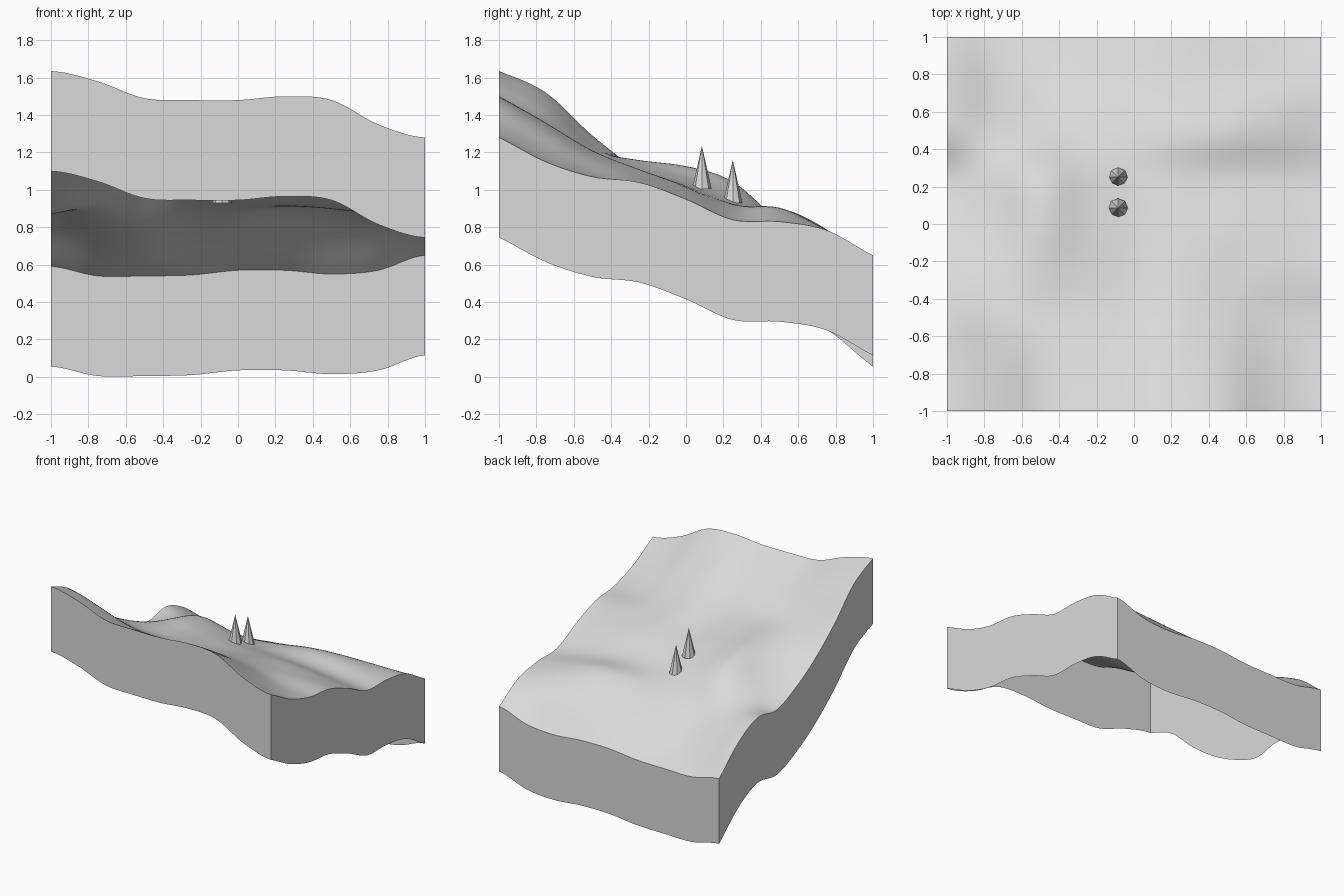
import bpy
import bmesh

cube = bpy.data.objects.get("Cube")
if cube:
    bpy.data.objects.remove(cube, do_unlink=True)

GREY = (0.7, 0.7, 0.7, 1.0)
stone = bpy.data.materials.new("light_grey")
stone.use_nodes = True
stone.diffuse_color = GREY
stone.node_tree.nodes["Principled BSDF"].inputs["Base Color"].default_value = GREY

# Hill heights in hundredths, rows from front to back, columns from -x to +x
HEIGHTS = [
    (163.5, 158, 149, 148, 148, 150, 148, 135, 128),
    (152, 145, 136, 134, 134, 136, 132, 121, 115),
    (129, 124, 121, 120, 119, 121, 117, 110, 107),
    (110, 113, 116, 113, 110, 111, 108, 106, 104),
    (96, 103, 113, 107, 103, 102, 101, 98, 95),
    (87, 95, 105, 98, 93, 92, 90, 87, 84),
    (90, 85, 83, 84, 86, 90, 90.5, 87, 83),
    (79, 70, 67, 71, 74, 76, 78, 79, 78.5),
    (59, 54, 54, 54.5, 57, 57, 55, 57, 65),
]
SKIRT_DEPTH = 0.535
STEPS = 72


def spline(values, t, end_slope):
    """Smooth curve through evenly spaced values, with t from 0 to 1."""
    first = values[0] + end_slope * (values[0] - values[1])
    last = values[-1] + end_slope * (values[-1] - values[-2])
    pts = [first, *values, last]
    u = t * (len(values) - 1)
    i = min(int(u), len(values) - 2)
    f = u - i
    a, b, c, d = pts[i:i + 4]
    return b + f / 2 * (c - a + f * (2 * a - 5 * b + 4 * c - d
                                     + f * (3 * (b - c) + d - a)))


def ground(x, y):
    column = [spline(row, (x + 1) / 2, -0.6) for row in HEIGHTS]
    return spline(column, (y + 1) / 2, 0.8) / 100


def add_object(name, bm):
    mesh = bpy.data.meshes.new(name)
    bm.to_mesh(mesh)
    bm.free()
    mesh.materials.append(stone)
    obj = bpy.data.objects.new(name, mesh)
    bpy.context.collection.objects.link(obj)
    return obj


# Hillside sheet
bm = bmesh.new()
bmesh.ops.create_grid(bm, x_segments=STEPS, y_segments=STEPS, size=1)
for v in bm.verts:
    v.co.z = ground(v.co.x, v.co.y)

# Soften the sheet inside its rim
inner = [v for v in bm.verts if not v.is_boundary]
for _ in range(8):
    bmesh.ops.smooth_vert(bm, verts=inner, factor=0.5, use_axis_z=True)

# Side walls that follow the ground, open underneath
rim = [e for e in bm.edges if e.is_boundary]
skirt = bmesh.ops.extrude_edge_only(bm, edges=rim)["geom"]
for v in skirt:
    if isinstance(v, bmesh.types.BMVert):
        v.co.z -= SKIRT_DEPTH
bmesh.ops.recalc_face_normals(bm, faces=bm.faces)
bm.normal_update()
if sum(f.normal.z for f in bm.faces) < 0:
    bmesh.ops.reverse_faces(bm, faces=bm.faces)
hillside = add_object("hillside", bm)
bpy.context.view_layer.objects.active = hillside
hillside.select_set(True)
bpy.ops.object.shade_smooth_by_angle(angle=0.7)
hillside.select_set(False)

# Two faceted cone trees
for name, y, base in (("front_tree", 0.085, 1.005), ("back_tree", 0.25, 0.93)):
    bm = bmesh.new()
    bmesh.ops.create_cone(bm, cap_ends=True, segments=8,
                          radius1=0.052, radius2=0, depth=0.23)
    bmesh.ops.remove_doubles(bm, verts=bm.verts, dist=0.0001)
    tree = add_object(name, bm)
    tree.location = (-0.085, y, base + 0.115)
